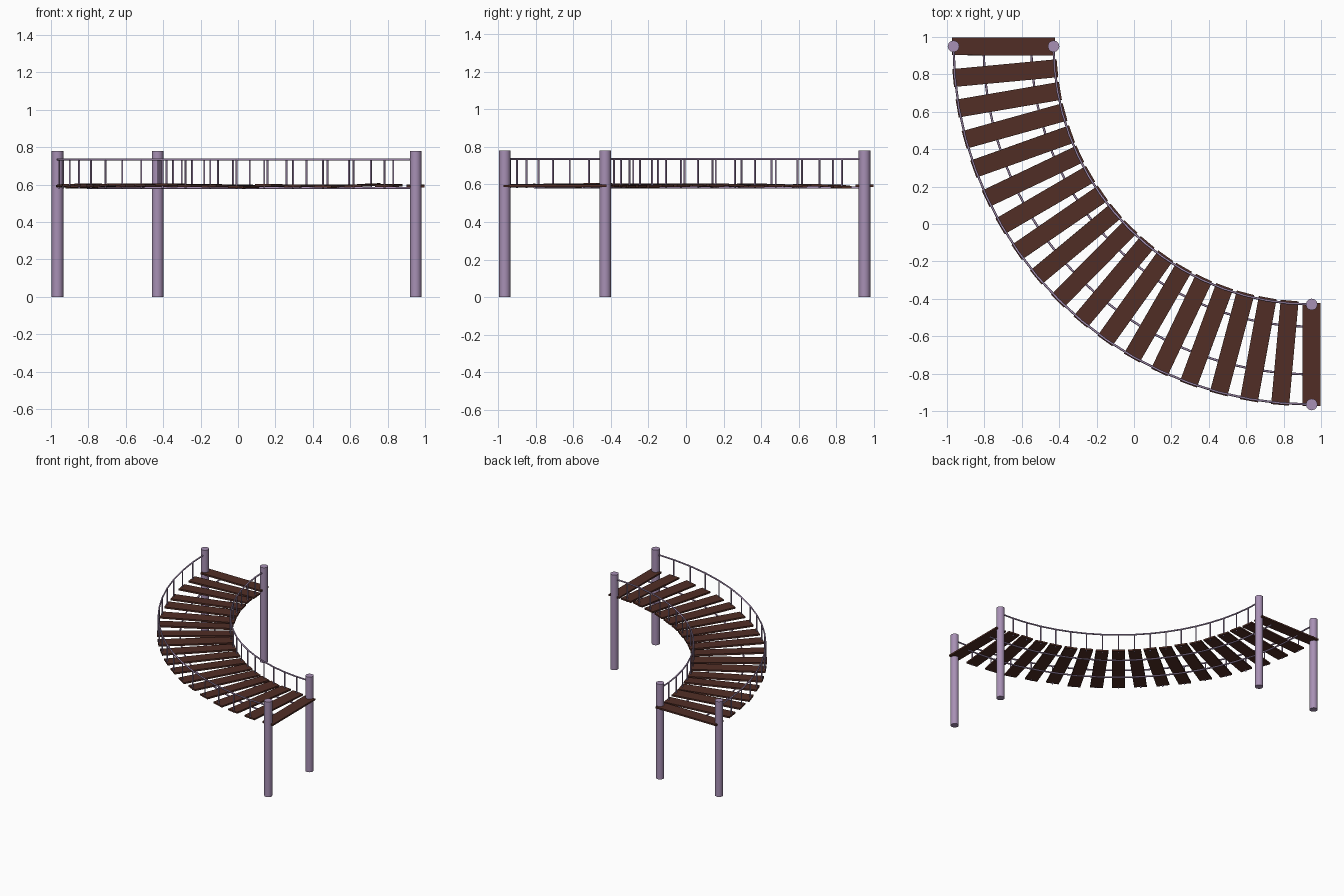
import bpy, math, random
from mathutils import Matrix, Vector

random.seed(4)
if "Cube" in bpy.data.objects:
    bpy.data.objects.remove(bpy.data.objects["Cube"], do_unlink=True)


def material(name, rgb):
    m = bpy.data.materials.new(name)
    m.use_nodes = True
    m.diffuse_color = (*rgb, 1)
    m.node_tree.nodes["Principled BSDF"].inputs["Base Color"].default_value = (*rgb, 1)
    return m


WOOD = material("dark brown wood", (0.082, 0.027, 0.019))
METAL = material("mauve metal", (0.39, 0.28, 0.46))

# Quarter-circle walkway layout
CENTRE = 0.95
INNER, OUTER = 1.38, 1.915
STEPS = 18
DECK_Z, RAIL_Z = 0.593, 0.735


def at(radius, step, z):
    a = math.radians(90 * step / STEPS)
    return Vector((CENTRE - radius * math.cos(a), CENTRE - radius * math.sin(a), z))


def cylinder(name, base, radius, height, sides):
    bpy.ops.mesh.primitive_cylinder_add(vertices=sides, radius=radius, depth=height,
                                        location=base + Vector((0, 0, height / 2)))
    ob = bpy.context.object
    ob.name = name
    ob.data.materials.append(METAL)
    bpy.ops.object.shade_smooth_by_angle(angle=math.radians(50))
    return ob


def arc_rod(name, radius, z, thickness):
    curve = bpy.data.curves.new(name, "CURVE")
    curve.dimensions = "3D"
    curve.bevel_depth = thickness
    curve.bevel_resolution = 1
    curve.use_fill_caps = True
    spline = curve.splines.new("POLY")
    spline.points.add(STEPS)
    for i, p in enumerate(spline.points):
        p.co = (*at(radius, i, z), 1)
    curve.materials.append(METAL)
    ob = bpy.data.objects.new(name, curve)
    bpy.context.collection.objects.link(ob)


# Planks, laid radially with a little wobble
for i in range(STEPS + 1):
    end = i in (0, STEPS)
    wobble = 0.2 if end else 1.0
    bpy.ops.mesh.primitive_cube_add(size=1)
    plank = bpy.context.object
    plank.name = f"plank_{i + 1}"
    plank.data.transform(Matrix.Diagonal((0.55 if end else 0.56, 0.096, 0.013, 1)))
    plank.location = at((INNER + OUTER) / 2 - (0 if end else 0.003), i,
                        DECK_Z + random.uniform(-0.004, 0.004) * wobble)
    plank.rotation_euler = (math.radians(random.uniform(-3, 3) * wobble),
                            math.radians(random.uniform(-0.8, 0.8) * wobble),
                            math.radians(90 * i / STEPS + random.uniform(-0.6, 0.6) * wobble))
    plank.data.materials.append(WOOD)

# Handrails, balusters and end posts on both edges
for side, radius in (("inner", INNER), ("outer", OUTER)):
    arc_rod(f"{side}_handrail", radius, RAIL_Z, 0.006)
    for i in range(1, STEPS):
        cylinder(f"{side}_baluster_{i}", at(radius, i, 0.58), 0.005, RAIL_Z - 0.58, 8)
    for label, step in (("back", 0), ("front", STEPS)):
        cylinder(f"{side}_{label}_post", at(radius, step, 0), 0.031, 0.78, 12)

# Support rods under the deck
for side, radius in (("inner", 1.5), ("outer", 1.755)):
    arc_rod(f"{side}_support_rod", radius, 0.583, 0.006)
